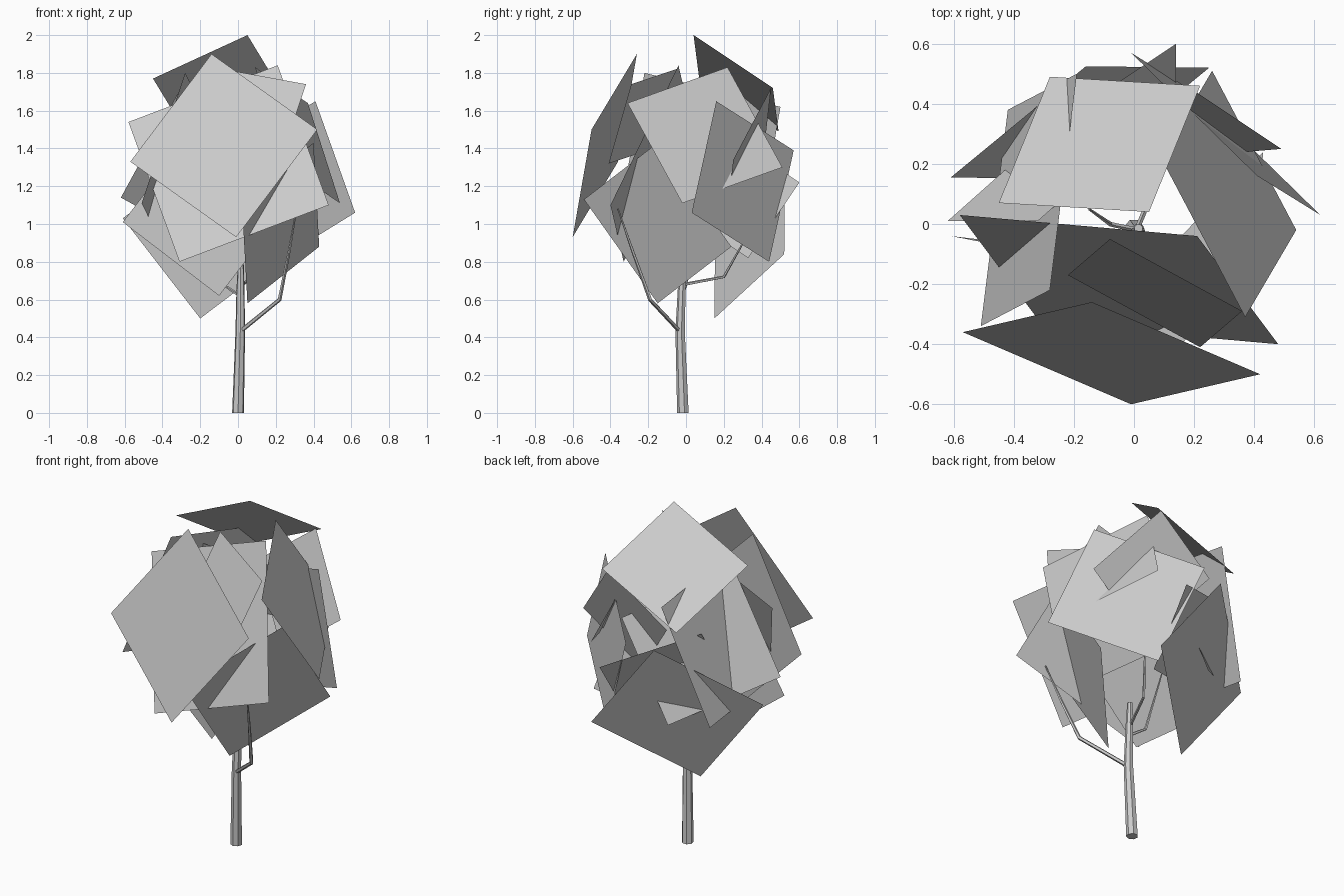
import bpy, bmesh
from mathutils import Vector

if "Cube" in bpy.data.objects:
    bpy.data.objects.remove(bpy.data.objects["Cube"])


def finish(bm, name):
    bmesh.ops.recalc_face_normals(bm, faces=bm.faces)
    me = bpy.data.meshes.new(name)
    bm.to_mesh(me)
    bm.free()
    ob = bpy.data.objects.new(name, me)
    bpy.context.collection.objects.link(ob)


def limb(name, path, radii, sides):
    """Low-poly tapered tube through the path points."""
    pts = [Vector(p) for p in path]
    bm = bmesh.new()
    rings = []
    for i, p in enumerate(pts):
        d = pts[min(i + 1, len(pts) - 1)] - pts[max(i - 1, 0)]
        if name == "trunk":
            d = Vector((0, 0, 1))
        q = d.to_track_quat('Z', 'Y')
        ring = bmesh.ops.create_circle(bm, segments=sides, radius=radii[i])["verts"]
        for v in ring:
            v.co = q @ v.co + p
        rings.append(ring)
    for a, b in zip(rings, rings[1:]):
        for i in range(sides):
            j = (i + 1) % sides
            bm.faces.new((a[i], a[j], b[j], b[i]))
    bm.faces.new(rings[0])
    bm.faces.new(rings[-1])
    finish(bm, name)


def card(name, a, b, c):
    """Square leaf card from three corners in order; the fourth follows."""
    a, b, c = Vector(a), Vector(b), Vector(c)
    bm = bmesh.new()
    bm.faces.new([bm.verts.new(p) for p in (a, b, c, a + c - b)])
    finish(bm, name)


# trunk and branches
limb("trunk", [(0, -.015, 0), (.012, -.03, .43), (.013, -.022, .65), (.015, -.015, .81)],
     [.032, .026, .022, .015], 7)
limb("front_right_branch", [(.01, -.03, .43), (.22, -.19, .60), (.27, -.28, .85), (.31, -.36, 1.08)],
     [.012, .011, .008, .004], 5)
limb("left_branch", [(.01, -.02, .62), (-.08, .0, .68), (-.15, .05, 1.02)], [.009, .008, .004], 5)
limb("back_branch", [(.013, -.01, .68), (.1, .2, .72), (.2, .33, .95)], [.009, .008, .004], 5)

# leaf cards forming the crown
cards = {
    "front": ((-.14, -.26, 1.90), (.42, -.50, 1.50), (-.01, -.60, .93)),
    "top_back": ((.05, .04, 2.0), (-.45, .07, 1.77), (-.28, .49, 1.49)),
    "right_upper": ((.37, -.31, 1.64), (.09, .22, 1.83), (.26, .51, 1.30)),
    "right_back": ((.41, .16, 1.65), (.62, .03, 1.06), (.20, .44, .80)),
    "back_left_lower": ((-.61, .155, 1.03), (-.20, .15, .50), (.25, .52, .84)),
    "left": ((-.28, -.22, 1.80), (-.51, -.34, 1.11), (-.42, .38, .93)),
    "right_lower": ((.43, .24, .88), (.05, -.15, .58), (.02, -.54, 1.13)),
    "front_inner": ((.21, -.04, 1.84), (.48, -.40, 1.10), (-.31, -.33, .80)),
    "upper_front_right": ((.22, -.41, 1.32), (.36, -.29, 1.74), (-.08, -.05, 1.82)),
    "right_rear": ((.19, .45, 1.72), (.49, .25, 1.34), (.13, .22, 1.07)),
    "back_left_inner": ((-.32, .01, 1.69), (-.62, .01, 1.14), (-.17, .41, .89)),
    "front_left_lower": ((-.10, -.10, .62), (-.61, -.04, 1.01), (-.35, -.09, 1.35)),
    "back_inner": ((-.31, .30, 1.42), (.14, .60, 1.22), (.14, .33, .82)),
}
for n, (a, b, c) in cards.items():
    card("leaf_card_" + n, a, b, c)
